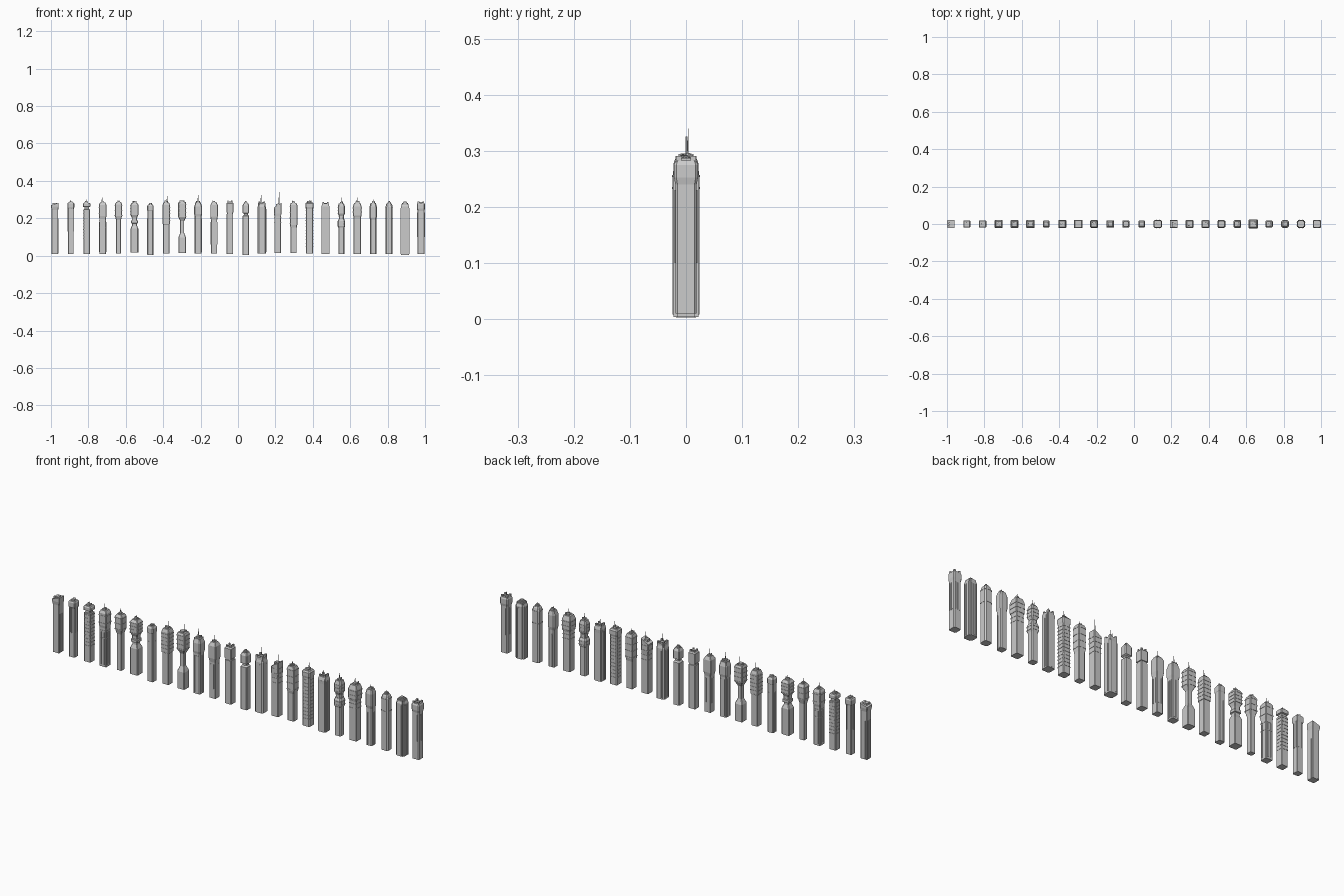
import bpy, bmesh, random
from mathutils import Matrix

random.seed(7)
STEP = 1.957 / 23
count = 0


def finish(bm, name, x):
    bmesh.ops.recalc_face_normals(bm, faces=bm.faces)
    me = bpy.data.meshes.new(name)
    bm.to_mesh(me)
    bm.free()
    ob = bpy.data.objects.new(name, me)
    ob.location.x = x
    bpy.context.collection.objects.link(ob)
    return ob


def box(bm, cx, cy, z0, z1, hx, hy):
    m = Matrix.Translation((cx, cy, (z0 + z1) / 2)) @ Matrix.Diagonal((hx * 2, hy * 2, z1 - z0, 1))
    bmesh.ops.create_cube(bm, size=1, matrix=m)


def section(r, c, notch):
    # square with cut corners; notch gives re-entrant (cross shaped) corners
    pts = []
    k = r * (1 - c)
    for sx, sy in ((1, 1), (-1, 1), (-1, -1), (1, -1)):
        a, b = (sx * r, sy * k), (sx * k, sy * r)
        if sx * sy < 0:
            a, b = b, a
        pts += [a] + ([(sx * k, sy * k)] if notch else []) + [b]
    return pts


def loft(bm, prof, c, notch=False, slope=0):
    rings = []
    for i, (z, r) in enumerate(prof):
        top = i == len(prof) - 1
        rings.append([bm.verts.new((px, py, z + (slope * px / r if top else 0)))
                      for px, py in section(r, c, notch)])
    n = len(rings[0])
    for a, b in zip(rings, rings[1:]):
        for j in range(n):
            bm.faces.new((a[j], a[(j + 1) % n], b[(j + 1) % n], b[j]))
    bm.faces.new(rings[0][::-1])
    bm.faces.new(rings[-1])


def radius(prof, z):
    for (z0, r0), (z1, r1) in zip(prof, prof[1:]):
        if z0 <= z <= z1:
            return r0 + (r1 - r0) * (z - z0) / max(z1 - z0, 1e-6)
    return prof[-1][1]


def tower(prof, c=0.15, notch=False, slope=0, bands=None, ribs=None, crown="blocks", mast=0.31, mx=0.0):
    global count
    x = -0.979 + count * STEP
    count += 1
    tag = f"tower_{count:02d}_"
    bm = bmesh.new()
    loft(bm, prof, c, notch, slope)
    finish(bm, tag + "body", x)
    top, rt = prof[-1]

    # horizontal ledges: (bottom, top, number)
    if bands:
        bm = bmesh.new()
        for i in range(bands[2]):
            z = bands[0] + (bands[1] - bands[0]) * i / max(bands[2] - 1, 1)
            r = radius(prof, z) + 0.0012
            loft(bm, [(z - 0.0015, r), (z + 0.0015, r)], c, notch)
        finish(bm, tag + "ledges", x)

    # vertical facade ribs: (bottom, top, ribs per face)
    if ribs:
        bm = bmesh.new()
        r = radius(prof, (ribs[0] + ribs[1]) / 2)
        for i in range(ribs[2]):
            t = ((i + 0.5) / ribs[2] * 2 - 1) * r * (1 - c)
            for s in (-1, 1):
                box(bm, t, s * r, ribs[0], ribs[1], 0.0012, 0.0016)
                box(bm, s * r, t, ribs[0], ribs[1], 0.0016, 0.0012)
        finish(bm, tag + "ribs", x)

    # roof parts
    bm = bmesh.new()
    if crown == "blocks":
        box(bm, 0, 0, top - 0.004, top + 0.007, rt * 0.5, rt * 0.55)
        for i in range(4):
            h = random.uniform(0.004, 0.011)
            box(bm, random.uniform(-.6, .6) * rt, random.uniform(-.6, .6) * rt,
                top - 0.003, top + h, rt * 0.17, rt * 0.2)
    elif crown == "corners":
        for sx in (-1, 1):
            for sy in (-1, 1):
                box(bm, sx * rt * 0.72, sy * rt * 0.72, top - 0.03, top + 0.008, rt * 0.25, rt * 0.25)
        box(bm, 0, 0, top - 0.003, top + 0.004, rt * 0.45, rt * 0.45)
    elif crown == "steps":
        for i in range(3):
            f = 0.8 - i * 0.22
            loft(bm, [(top - 0.002 + i * 0.004, rt * f), (top + 0.004 + i * 0.004, rt * f)], c)
    finish(bm, tag + "crown", x)

    # roof masts
    if mast:
        bm = bmesh.new()
        box(bm, mx, mx * 0.5, top - 0.004, mast, 0.0007, 0.0007)
        box(bm, mx - 0.005, 0.004, top - 0.004, top + (mast - top) * 0.6, 0.0006, 0.0006)
        finish(bm, tag + "masts", x)


# the row of towers, left to right: profile is (height, half width)
tower([(.01, .0175), (.245, .0175), (.262, .0205), (.276, .0205)], .1, slope=.006, ribs=(.012, .2, 2), mast=.296, mx=.006)
tower([(.01, .0155), (.25, .0155), (.258, .0185), (.278, .0185), (.284, .015)], .15, ribs=(.13, .27, 3), mast=.297)
tower([(.01, .0175), (.248, .0175), (.249, .013), (.26, .013), (.262, .0195), (.277, .0195), (.283, .016)],
      .15, bands=(.09, .24, 10), mast=.3)
tower([(.01, .018), (.2, .018), (.212, .0205), (.272, .0205), (.284, .014)], .12, bands=(.15, .26, 4), ribs=(.02, .18, 2), mast=.312)
tower([(.012, .013), (.19, .013), (.215, .0195), (.275, .0195), (.286, .013)], .15, bands=(.215, .27, 3), mast=.31)
tower([(.016, .0205), (.145, .0205), (.162, .013), (.172, .013), (.174, .018), (.187, .018), (.189, .014), (.203, .014),
       (.22, .0215), (.272, .0215), (.283, .014)], .15, bands=(.22, .268, 4), mast=.302)
tower([(.003, .0155), (.24, .0155), (.243, .0175), (.265, .0175), (.274, .012)], .2, ribs=(.006, .2, 2), mast=None)
tower([(.013, .0165), (.165, .0165), (.172, .02), (.27, .02), (.284, .015)], .12, bands=(.17, .26, 6), mast=.318, mx=.005)
tower([(.014, .02), (.098, .02), (.122, .0105), (.185, .0105), (.207, .0215), (.28, .0215), (.288, .018)],
      .15, bands=(.21, .275, 4), mast=.325, mx=.004)
tower([(.013, .0185), (.21, .0185), (.222, .021), (.262, .021), (.278, .016), (.284, .016)], .2, ribs=(.02, .2, 3), mast=.325)
tower([(.013, .0165), (.19, .0165), (.21, .02), (.27, .02), (.286, .012)], .1, ribs=(.06, .18, 2), mast=.318)
tower([(.008, .0175), (.222, .0175), (.223, .015), (.23, .015), (.231, .0185), (.28, .0185), (.286, .014)],
      .12, crown="corners", mast=None)
tower([(.003, .0175), (.212, .0175), (.218, .011), (.225, .011), (.229, .018), (.268, .018), (.28, .012)],
      .2, crown="steps", mast=None)
tower([(.012, .0225), (.26, .0225), (.272, .019), (.283, .019)], .29, ribs=(.02, .25, 2), crown="corners", mast=.325)
tower([(.015, .018), (.21, .018), (.225, .0195), (.27, .0195)], .1, slope=.012, bands=(.18, .25, 4), mast=.34, mx=.008)
tower([(.015, .0165), (.15, .0165), (.165, .0195), (.27, .0195), (.282, .015)], .12, bands=(.17, .265, 4), mast=.304)
tower([(.013, .0195), (.25, .0195), (.26, .022), (.278, .022), (.285, .017)], .2, bands=(.05, .24, 12), mast=.318, mx=.005)
tower([(.008, .0205), (.245, .0205), (.262, .0215), (.278, .017)], .2, notch=True, ribs=(.012, .26, 3), crown="corners", mast=.305)
tower([(.01, .0165), (.15, .0165), (.158, .0195), (.185, .0195), (.197, .0135), (.213, .0135), (.225, .019), (.262, .019),
       (.28, .014)], .25, bands=(.162, .26, 7), mast=.312)
tower([(.01, .0195), (.205, .0195), (.218, .0235), (.262, .0235), (.282, .017)], .12, bands=(.17, .255, 5), mast=.31)
tower([(.008, .0165), (.19, .0165), (.205, .0195), (.262, .0195), (.282, .014)], .29, ribs=(.012, .17, 2), mast=.3)
tower([(.008, .0195), (.26, .0195), (.274, .016), (.28, .012)], .35, bands=(.2, .26, 2), crown="steps", mast=None)
tower([(.004, .0225), (.262, .0225), (.27, .019), (.277, .019)], .3, notch=True, ribs=(.008, .255, 3), crown="steps", mast=None)
tower([(.01, .019), (.24, .019), (.252, .0215), (.275, .0215), (.283, .018)], .2, ribs=(.1, .23, 3), crown="corners", mast=.303)
